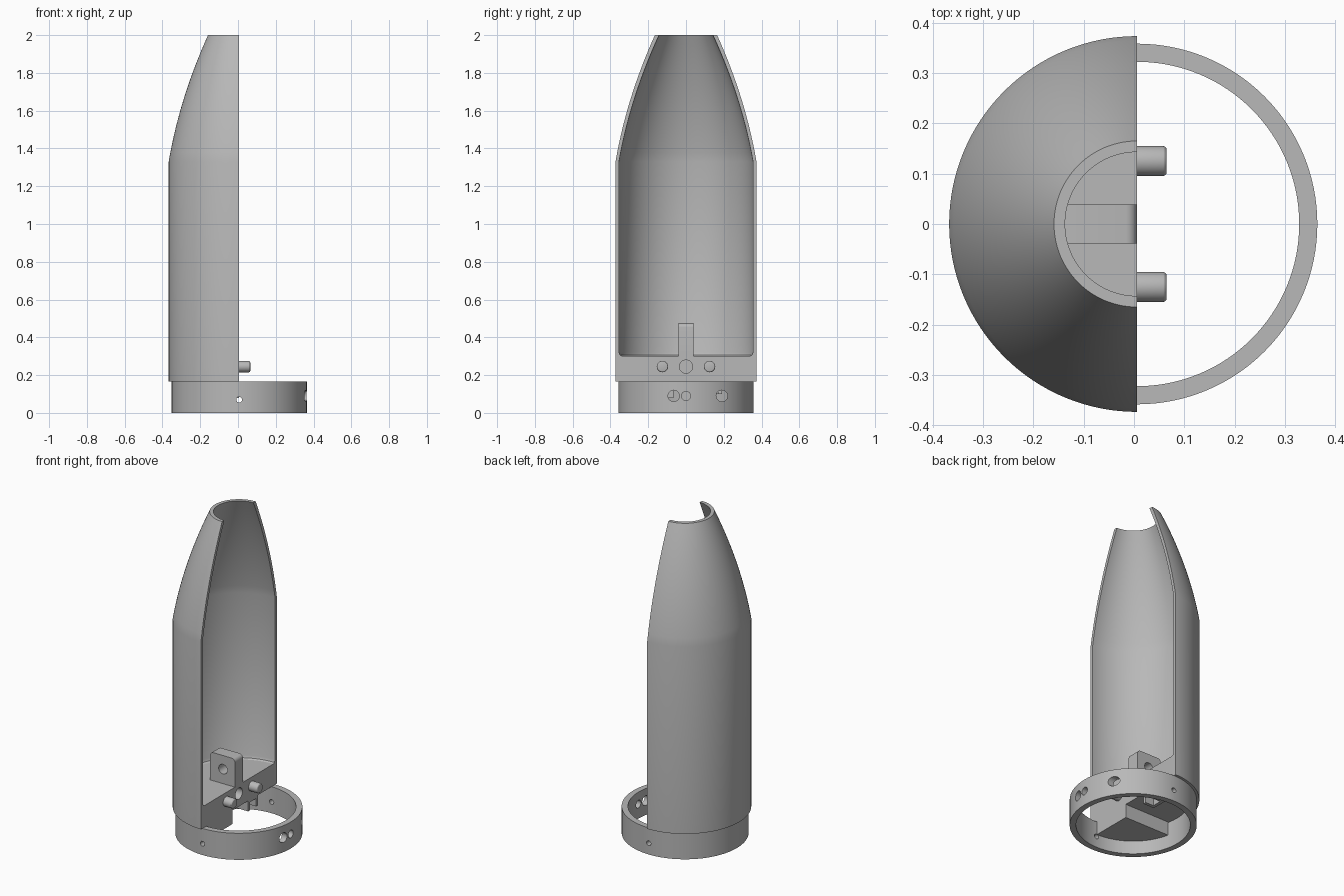
import bpy, bmesh, math
from mathutils import Matrix, Vector

if "Cube" in bpy.data.objects:
    bpy.data.objects.remove(bpy.data.objects["Cube"], do_unlink=True)

CX = 0.006        # axis of the body
BASE = 0.165      # joint between ring and shell
FLOOR = 0.30      # top of the shell floor

grey = bpy.data.materials.new("plain grey")
grey.use_nodes = True
grey.diffuse_color = (0.48, 0.48, 0.48, 1)
grey.node_tree.nodes["Principled BSDF"].inputs["Base Color"].default_value = (0.48, 0.48, 0.48, 1)


def finish(name, bm):
    bmesh.ops.recalc_face_normals(bm, faces=bm.faces)
    mesh = bpy.data.meshes.new(name)
    bm.to_mesh(mesh)
    bm.free()
    mesh.materials.append(grey)
    obj = bpy.data.objects.new(name, mesh)
    bpy.context.collection.objects.link(obj)
    return obj


def revolve(name, profile, closed=False, steps=128):
    bm = bmesh.new()
    vs = [bm.verts.new((CX + r, 0, z)) for r, z in profile]
    pairs = list(zip(vs, vs[1:])) + ([(vs[-1], vs[0])] if closed else [])
    edges = [bm.edges.new(p) for p in pairs]
    bmesh.ops.spin(bm, geom=vs + edges, cent=(CX, 0, 0), axis=(0, 0, 1),
                   angle=math.tau, steps=steps, use_merge=True)
    bmesh.ops.remove_doubles(bm, verts=bm.verts, dist=0.0002)
    return finish(name, bm)


def box(name, lo, hi):
    lo, hi = Vector(lo), Vector(hi)
    bm = bmesh.new()
    bmesh.ops.create_cube(bm, size=1, matrix=Matrix.Translation((lo + hi) / 2)
                          @ Matrix.Diagonal((*(hi - lo), 1)))
    return finish(name, bm)


def rod(name, start, end, radius, bevel=0):
    start, end = Vector(start), Vector(end)
    axis = end - start
    bm = bmesh.new()
    bmesh.ops.create_cone(bm, cap_ends=True, segments=32, radius1=radius, radius2=radius,
                          depth=axis.length, matrix=Matrix.Translation((start + end) / 2)
                          @ axis.to_track_quat('Z', 'Y').to_matrix().to_4x4())
    if bevel:
        rim = [e for e in bm.edges if all((v.co - end).length < radius * 1.05 for v in e.verts)]
        bmesh.ops.bevel(bm, geom=rim, offset=bevel, segments=3, profile=0.5, affect='EDGES')
    return finish(name, bm)


def cut(obj, *cutters):
    for c in cutters:
        c.hide_render = True
        mod = obj.modifiers.new("cut", 'BOOLEAN')
        mod.operation, mod.solver, mod.object = 'DIFFERENCE', 'EXACT', c
        bpy.context.view_layer.objects.active = obj
        bpy.ops.object.modifier_apply(modifier=mod.name)
        bpy.data.objects.remove(c, do_unlink=True)


def smooth(obj):
    bpy.ops.object.select_all(action='DESELECT')
    obj.select_set(True)
    bpy.context.view_layer.objects.active = obj
    bpy.ops.object.shade_smooth_by_angle(angle=math.radians(25))


def front_half():
    return box("cutter", (CX, -1, -1), (2, 1, 3))


# Half shell: straight wall, curved nose and solid floor, cut open on one side
heights = [0.67 * i / 14 for i in range(15)]
nose = [(0.373 - 0.17 * t - 0.21 * t * t, 1.33 + t) for t in heights]
inside = [(r - 0.018 - 0.004 * i / 14, z) for i, (r, z) in enumerate(nose)]
shell = revolve("half_shell", [(0, BASE), (0.373, BASE)] + nose + inside[::-1]
                + [(0.355, 0.32), (0.349, 0.306), (0.338, FLOOR), (0, FLOOR)])
cut(shell, front_half(), rod("cutter", (-0.2, 0, 0.245), (0.1, 0, 0.245), 0.035))
smooth(shell)

# Base ring with screw holes
ring = revolve("base_ring", [(0.322, 0), (0.358, 0), (0.358, BASE), (0.322, BASE)], closed=True)
cut(ring, rod("cutter", (CX, -1, 0.07), (CX, 1, 0.07), 0.015))
for y, r in ((-0.065, 0.03), (0, 0.024), (0.19, 0.03)):
    cut(ring, rod("cutter", (0.2, y, 0.09), (0.5, y, 0.09), r))
smooth(ring)

# Locating pegs on the cut face of the floor
for side, y in (("front", -0.125), ("back", 0.125)):
    smooth(rod(side + "_peg", (CX - 0.01, y, 0.245), (0.065, y, 0.245), 0.03, 0.008))

# Upright lug with a rounded top and a cross hole
lug = box("lug", (-0.165, -0.039, FLOOR), (CX, 0.039, 0.475))
bm = bmesh.new()
bm.from_mesh(lug.data)
top = [e for e in bm.edges if all(v.co.z > 0.4 for v in e.verts)
       and abs(e.verts[0].co.x - e.verts[1].co.x) < 0.01]
bmesh.ops.bevel(bm, geom=top, offset=0.022, segments=5, profile=0.5, affect='EDGES')
bm.to_mesh(lug.data)
bm.free()
cut(lug, rod("cutter", (-0.076, -0.2, 0.39), (-0.076, 0.2, 0.39), 0.03))
smooth(lug)

# Mounting block under the floor, fitted inside the ring
block = revolve("mounting_block", [(0, 0.08), (0.318, 0.08), (0.318, BASE), (0, BASE)])
cut(block, front_half(), box("cutter", (-1, -0.065, -1), (1, 1, 1)))
smooth(block)

# Small bracket under the floor
bracket = box("bracket", (-0.07, 0.09, 0.1), (CX, 0.19, BASE))
cut(bracket, box("cutter", (-0.05, 0.11, 0), (0.1, 0.17, 0.15)))
